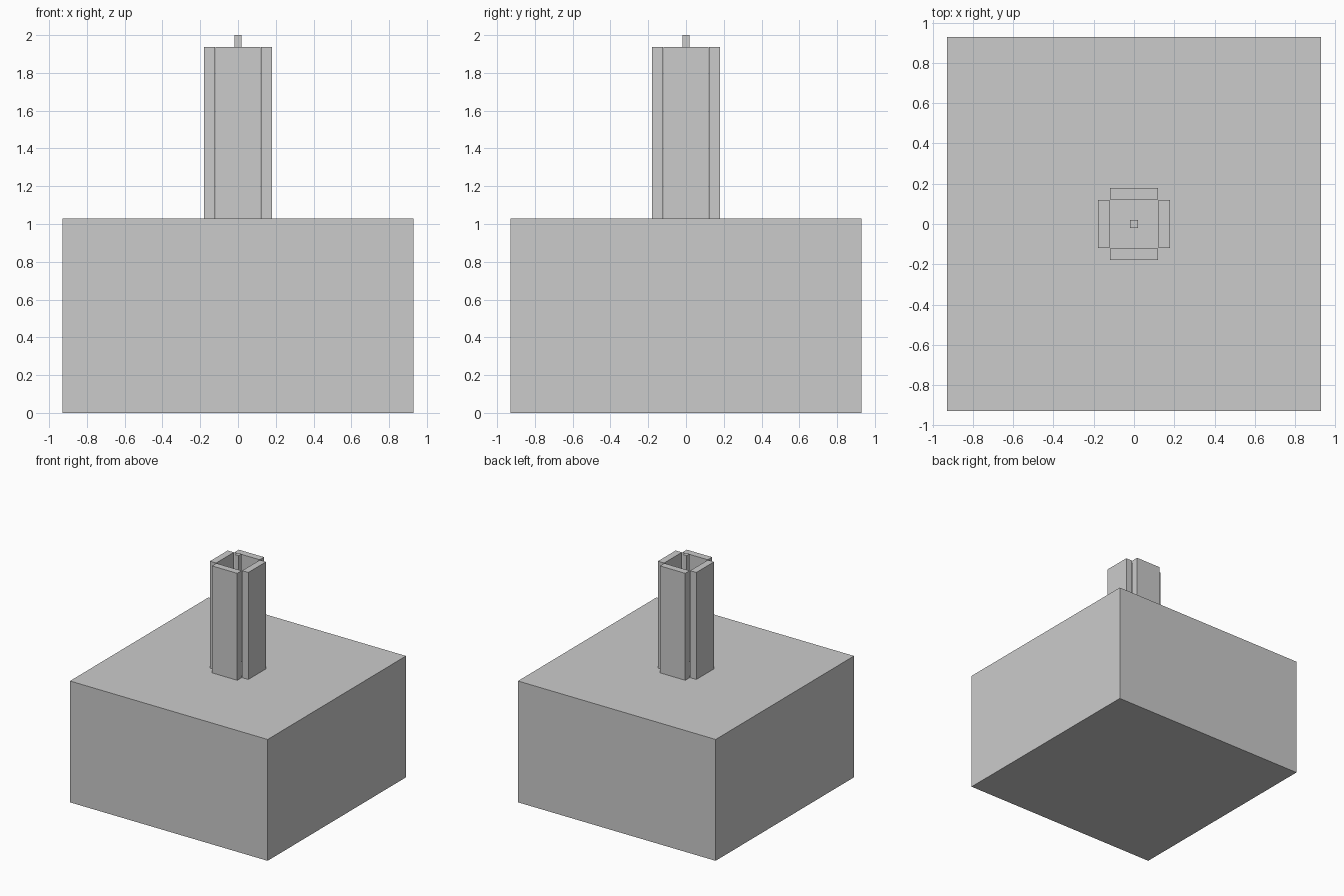
import bpy
from math import cos, sin, pi

if "Cube" in bpy.data.objects:
    bpy.data.objects.remove(bpy.data.objects["Cube"])


def box(name, x, y, z0, z1, sx, sy):
    """Axis-aligned box centred on (x, y), spanning z0 to z1."""
    bpy.ops.mesh.primitive_cube_add(size=1, location=(x, y, (z0 + z1) / 2))
    ob = bpy.context.object
    ob.name = name
    ob.scale = (sx, sy, z1 - z0)
    bpy.ops.object.transform_apply(location=False, rotation=False, scale=True)
    return ob


BASE_TOP = 1.03
WALL_TOP = 1.938
INNER, OUTER, LENGTH = 0.122, 0.18, 0.237

# Large base block
box("base", 0, 0, 0, BASE_TOP, 1.856, 1.856)

# Four separate wall panels around the shaft, corners left open
for i, side in enumerate(("right", "back", "left", "front")):
    r = (INNER + OUTER) / 2
    wall = box("wall_" + side, 0, 0, BASE_TOP, WALL_TOP, OUTER - INNER, LENGTH)
    wall.location.x = r * cos(i * pi / 2)
    wall.location.y = r * sin(i * pi / 2)
    wall.rotation_euler.z = i * pi / 2

# Thin square rod standing in the shaft
box("centre_rod", 0, 0, BASE_TOP, 2.0, 0.038, 0.038)
